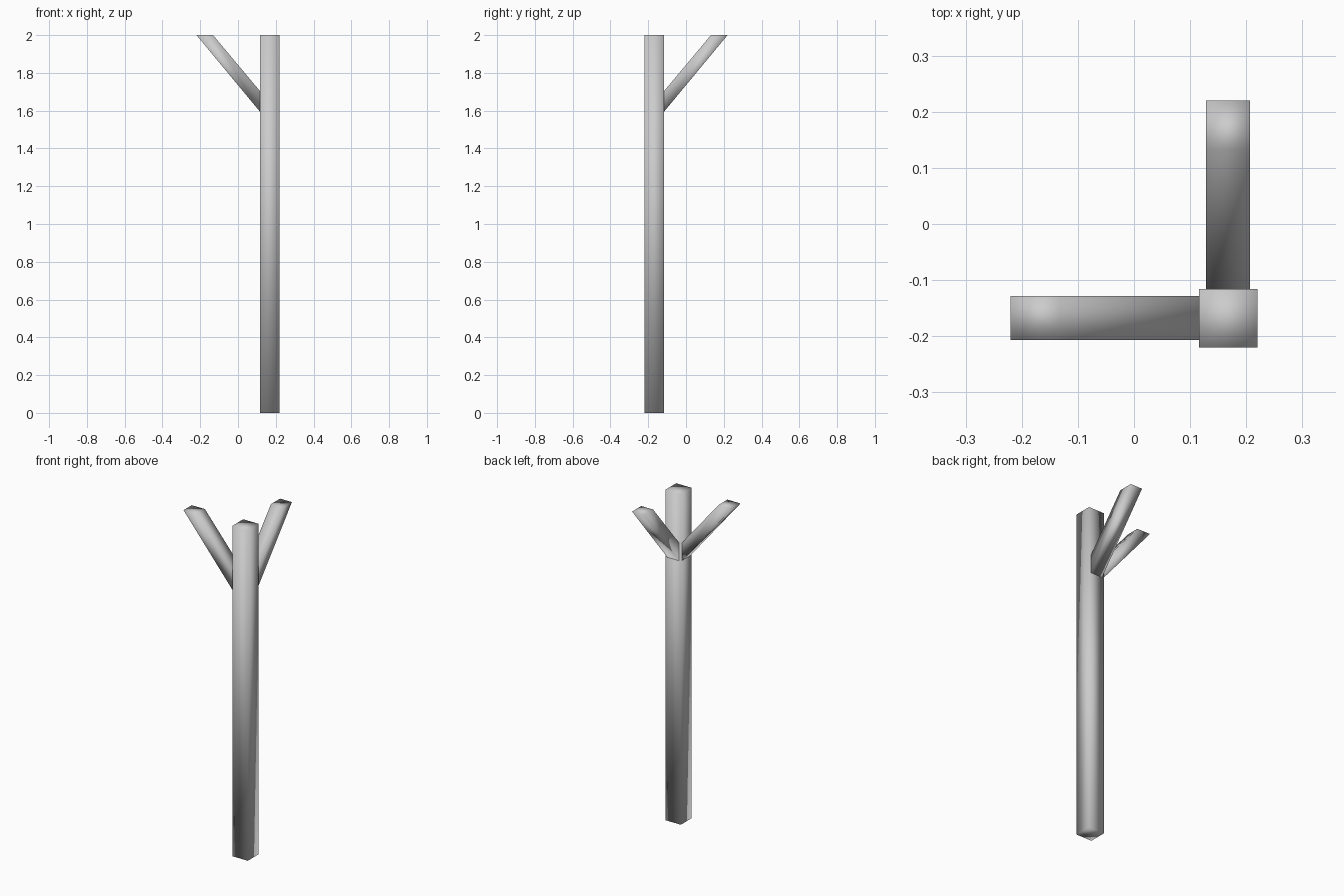
import bpy
import bmesh
from mathutils import Vector

cube = bpy.data.objects.get("Cube")
if cube:
    bpy.data.objects.remove(cube, do_unlink=True)

GREY = (0.6, 0.6, 0.6, 1)
mat = bpy.data.materials.new("plain grey")
mat.use_nodes = True
mat.diffuse_color = GREY
mat.node_tree.nodes["Principled BSDF"].inputs["Base Color"].default_value = GREY

INNER, OUTER = 0.116, 0.22   # post sides, measured from the centre
TOP = 2.0


def prism(name, profile, sweep):
    """Extrude a closed profile along a vector, softly shaded throughout."""
    bm = bmesh.new()
    face = bm.faces.new([bm.verts.new(p) for p in profile])
    new = bmesh.ops.extrude_face_region(bm, geom=[face], use_keep_orig=True)["geom"]
    bmesh.ops.translate(bm, vec=sweep,
                        verts=[g for g in new if isinstance(g, bmesh.types.BMVert)])
    bmesh.ops.recalc_face_normals(bm, faces=bm.faces)
    mesh = bpy.data.meshes.new(name)
    bm.to_mesh(mesh)
    bm.free()
    mesh.shade_smooth()
    mesh.materials.append(mat)
    obj = bpy.data.objects.new(name, mesh)
    bpy.context.collection.objects.link(obj)
    return obj


# Square upright post
prism("post", [(INNER, -OUTER, 0), (OUTER, -OUTER, 0),
               (OUTER, -INNER, 0), (INNER, -INNER, 0)], Vector((0, 0, TOP)))

# Diagonal braces, cut flush with the post side and the post top
side = [(INNER, 1.595), (INNER, 1.704), (-0.132, TOP), (-OUTER, TOP)]
near, far = 0.128, 0.207
prism("right_brace", [(a, -far, z) for a, z in side], Vector((0, far - near, 0)))
prism("back_brace", [(near, -a, z) for a, z in side], Vector((far - near, 0, 0)))
